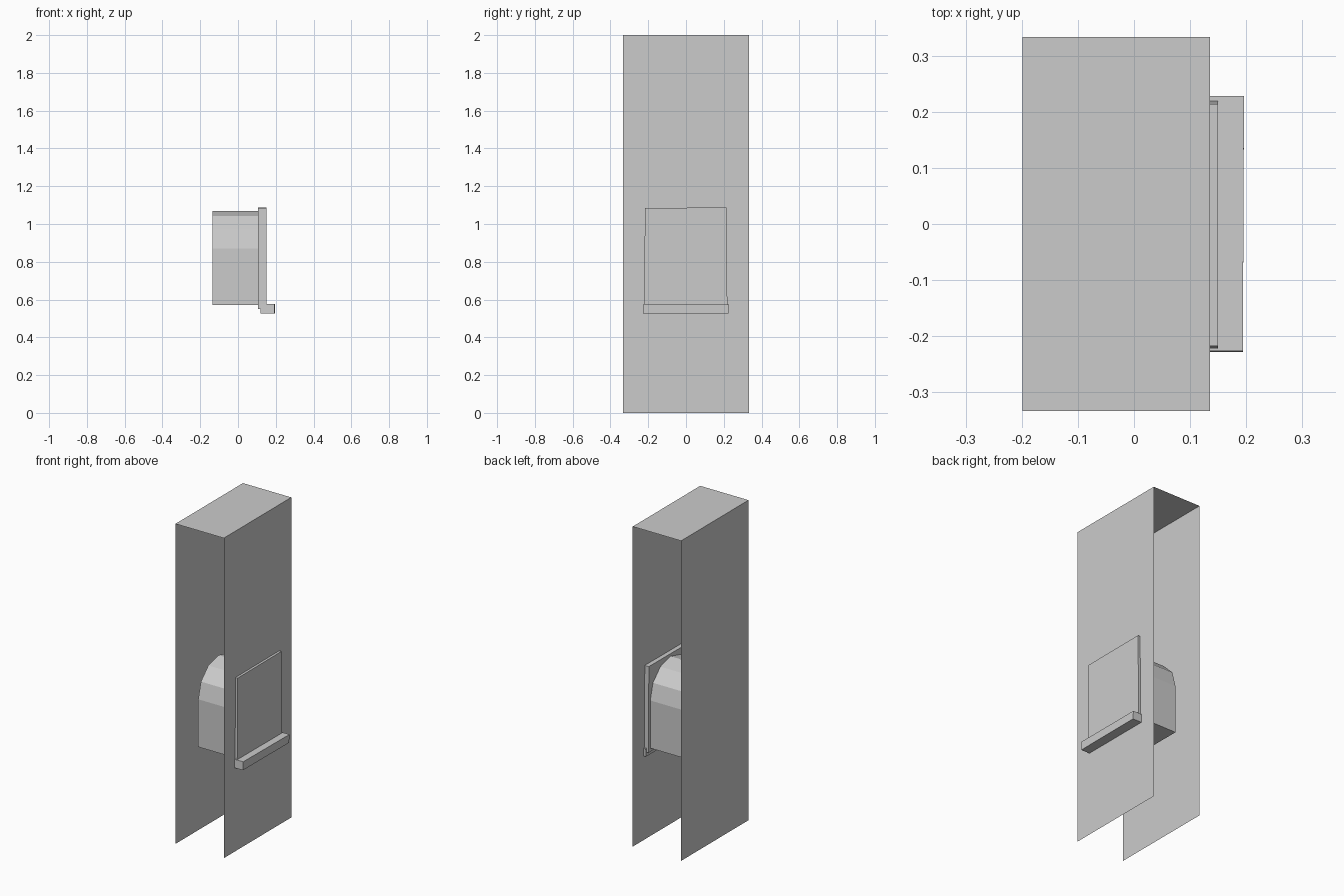
import bpy, bmesh, math

if "Cube" in bpy.data.objects:
    bpy.data.objects.remove(bpy.data.objects["Cube"])


def make_object(name, verts, faces):
    mesh = bpy.data.meshes.new(name)
    mesh.from_pydata(verts, [], faces)
    mesh.update()
    obj = bpy.data.objects.new(name, mesh)
    bpy.context.collection.objects.link(obj)
    return obj


def extrude_profile(name, profile, x0, x1):
    """Closed prism from a (y, z) profile, running along x."""
    n = len(profile)
    verts = [(x, y, z) for x in (x0, x1) for y, z in profile]
    faces = [(i, (i + 1) % n, (i + 1) % n + n, i + n) for i in range(n)]
    faces += [tuple(range(n))[::-1], tuple(range(n, 2 * n))]
    obj = make_object(name, verts, faces)
    bm = bmesh.new()
    bm.from_mesh(obj.data)
    bmesh.ops.recalc_face_normals(bm, faces=bm.faces)
    bm.to_mesh(obj.data)
    bm.free()
    return obj


# wall section: two faces and a top cap, open at the ends and bottom
section = [(0.135, 0), (0.135, 2), (-0.199, 2), (-0.199, 0)]
verts = [(x, y, z) for y in (-0.333, 0.333) for x, z in section]
make_object("wall_section", verts, [(i, i + 4, i + 5, i + 1) for i in range(3)])

# arched window recess with a six-sided half-round top
radius, spring = 0.2, 0.87
arch = [(-radius, 0.572), (radius, 0.572)]
arch += [(radius * math.cos(math.pi * i / 6), spring + radius * math.sin(math.pi * i / 6))
         for i in range(7)]
extrude_profile("window_recess", arch, -0.135, 0.11)

# shutter panel, very slightly uneven
panel = [(-0.222, 0.55), (0.219, 0.55), (0.214, 1.087), (-0.217, 1.085)]
extrude_profile("shutter_panel", panel, 0.107, 0.15)

# sill ledge below the panel, outer edge slightly skewed
sill = [(-0.228, 0.525), (0.225, 0.525), (0.228, 0.575), (-0.226, 0.577)]
ledge = extrude_profile("sill_ledge", sill, 0.119, 0.194)
for v in ledge.data.vertices:
    if v.co.x > 0.15 and v.co.y > 0:
        v.co.x += 0.002
